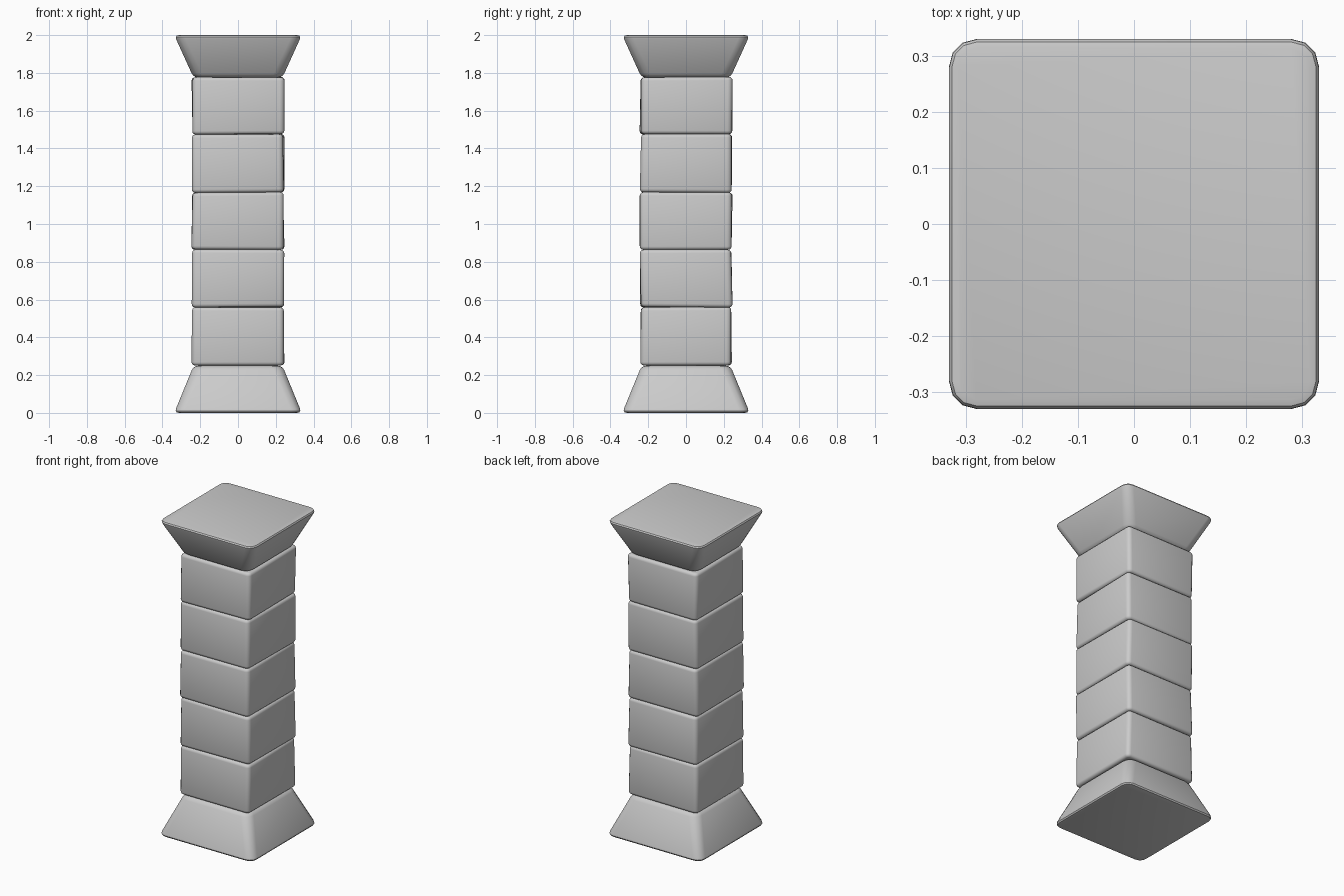
import bpy, bmesh, random

if "Cube" in bpy.data.objects:
    bpy.data.objects.remove(bpy.data.objects["Cube"])

random.seed(4)


def stone(name, z0, z1, half0, half1, corner, edge, jitter=0.0):
    """Four-sided stone tapering from half0 to half1, with rounded edges."""
    bm = bmesh.new()

    def j():
        return random.uniform(-jitter, jitter)

    signs = [(-1, -1), (1, -1), (1, 1), (-1, 1)]
    low = [bm.verts.new((sx * half0 + j(), sy * half0 + j(), z0 + j() * 0.4)) for sx, sy in signs]
    top = [bm.verts.new((sx * half1 + j(), sy * half1 + j(), z1 + j() * 0.4)) for sx, sy in signs]
    bm.faces.new(low[::-1])
    bm.faces.new(top)
    for i in range(4):
        k = (i + 1) % 4
        bm.faces.new((low[i], low[k], top[k], top[i]))
    bm.normal_update()

    # round the upright corners, then the top and bottom rims
    upright = [e for e in bm.edges if abs(e.verts[0].co.z - e.verts[1].co.z) > 0.1]
    bmesh.ops.bevel(bm, geom=upright, offset=corner, segments=3, profile=0.5, affect='EDGES')
    mid = (z0 + z1) / 2
    rims = [e for e in bm.edges
            if any(len(f.verts) > 4 for f in e.link_faces)
            and (e.verts[0].co.z - mid) * (e.verts[1].co.z - mid) > 0]
    bmesh.ops.bevel(bm, geom=rims, offset=edge, segments=3, profile=0.5, affect='EDGES')

    mesh = bpy.data.meshes.new(name)
    bm.to_mesh(mesh)
    bm.free()
    obj = bpy.data.objects.new(name, mesh)
    bpy.context.collection.objects.link(obj)
    bpy.ops.object.select_all(action='DESELECT')
    obj.select_set(True)
    bpy.context.view_layer.objects.active = obj
    bpy.ops.object.shade_smooth_by_angle(angle=0.7)
    return obj


# Flared foot and head
stone("column_base", 0.0, 0.25, 0.338, 0.235, 0.05, 0.025)
stone("column_capital", 1.775, 2.0, 0.235, 0.338, 0.05, 0.025)

# Slightly uneven shaft blocks
joints = [0.252, 0.560, 0.865, 1.167, 1.475, 1.778]
for n, (a, b) in enumerate(zip(joints, joints[1:]), 1):
    stone(f"shaft_block_{n}", a, b, 0.242, 0.242, 0.025, 0.018, jitter=0.005)
